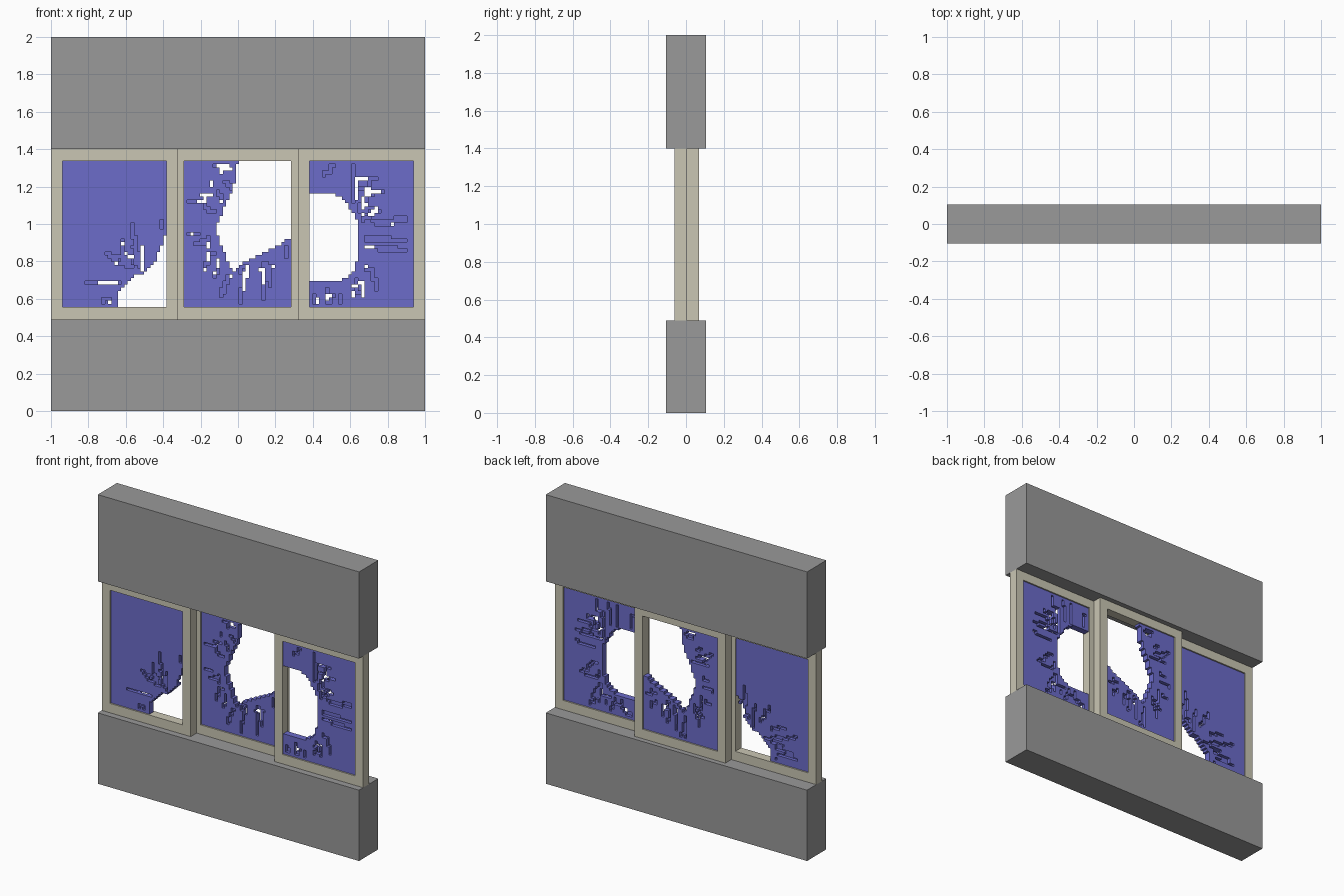
import bpy, bmesh, random, math
from mathutils import Vector

if "Cube" in bpy.data.objects:
    bpy.data.objects.remove(bpy.data.objects["Cube"])


def material(name, rgb):
    m = bpy.data.materials.new(name)
    m.diffuse_color = (*rgb, 1)
    m.use_nodes = True
    m.node_tree.nodes["Principled BSDF"].inputs["Base Color"].default_value = m.diffuse_color
    return m


GREY = material("wall grey", (0.32, 0.32, 0.32))
CREAM = material("frame cream", (0.59, 0.565, 0.456))
BLUE = material("glass blue", (0.15, 0.15, 0.59))


def finish(name, bm, mat):
    bmesh.ops.recalc_face_normals(bm, faces=bm.faces)
    me = bpy.data.meshes.new(name)
    bm.to_mesh(me)
    bm.free()
    me.materials.append(mat)
    ob = bpy.data.objects.new(name, me)
    bpy.context.collection.objects.link(ob)


def wall(name, z0, z1):
    bm = bmesh.new()
    bmesh.ops.create_cube(bm, size=1)
    for v in bm.verts:
        v.co = (v.co.x * 2, v.co.y * 0.21, (z0 + z1) / 2 + v.co.z * (z1 - z0))
    finish(name, bm, GREY)


def frame(name, outer, inner, y0, y1):
    """Rectangular ring; outer and inner are (x0, x1, z0, z1)."""
    bm = bmesh.new()

    def loop(r, y):
        x0, x1, z0, z1 = r
        return [bm.verts.new((x, y, z)) for x, z in ((x0, z0), (x1, z0), (x1, z1), (x0, z1))]
    rings = [loop(outer, y0), loop(outer, y1), loop(inner, y1), loop(inner, y0)]
    for k in range(4):
        a, b = rings[k], rings[(k + 1) % 4]
        for i in range(4):
            j = (i + 1) % 4
            bm.faces.new((a[i], a[j], b[j], b[i]))
    finish(name, bm, CREAM)


def inside(x, z, poly):
    hit = False
    for (ax, az), (bx, bz) in zip(poly, poly[1:] + poly[:1]):
        if (az > z) != (bz > z) and x < ax + (z - az) / (bz - az) * (bx - ax):
            hit = not hit
    return hit


def cracks(rng, edge, centre, nx, nz, reach, count):
    """Stepped, branching cracks running outward from the hole edge."""
    cells = set()
    for _ in range(count):
        i, k = rng.choice(edge)
        ang = math.atan2(k - centre[1], i - centre[0]) + rng.uniform(-0.5, 0.5)
        start = rng.randint(0, 5)
        i, k = i + round(math.cos(ang) * start), k + round(math.sin(ang) * start)
        wx, wz = abs(math.cos(ang)), abs(math.sin(ang))
        for _ in range(rng.randint(reach // 2, reach)):
            if rng.random() < wx / (wx + wz):
                i += 1 if math.cos(ang) > 0 else -1
            else:
                k += 1 if math.sin(ang) > 0 else -1
            if not (0 < i < nx - 1 and 0 < k < nz - 1):
                break
            cells.add((i, k))
    return cells


def glass(name, rect, hole, y0, y1, seed, reach, count, slots=()):
    """Two-layer stepped pane: hole goes through, cracks are cut into each side."""
    x0, x1, z0, z1 = rect
    nx, nz = round((x1 - x0) / 0.0175), round((z1 - z0) / 0.0175)
    dx, dz = (x1 - x0) / nx, (z1 - z0) / nz
    solid = {(i, k) for i in range(nx) for k in range(nz)
             if not inside(x0 + (i + .5) * dx, z0 + (k + .5) * dz, hole)}
    gone = {(i, k) for i in range(nx) for k in range(nz)} - solid
    edge = sorted((i, k) for i, k in solid
                  if {(i + 1, k), (i - 1, k), (i, k + 1), (i, k - 1)} & gone)
    centre = (sum(c[0] for c in gone) / len(gone), sum(c[1] for c in gone) / len(gone))
    for sx0, sx1, sz0, sz1 in slots:
        solid = {(i, k) for i, k in solid
                 if not (sx0 < x0 + (i + .5) * dx < sx1 and sz0 < z0 + (k + .5) * dz < sz1)}
    rng = random.Random(seed)
    filled = set()
    for layer in (0, 1):
        cut = cracks(rng, edge, centre, nx, nz, reach, count)
        filled |= {(i, layer, k) for i, k in solid - cut}
    bm = bmesh.new()
    cache = {}

    def vert(p):
        if p not in cache:
            cache[p] = bm.verts.new((x0 + p[0] * dx, y0 + p[1] * (y1 - y0) / 2, z0 + p[2] * dz))
        return cache[p]
    for c in filled:
        for ax in range(3):
            for s in (0, 1):
                n = list(c)
                n[ax] += 2 * s - 1
                if tuple(n) in filled:
                    continue
                u, w = (ax + 1) % 3, (ax + 2) % 3
                quad = []
                for du, dw in ((0, 0), (1, 0), (1, 1), (0, 1)):
                    p = list(c)
                    p[ax] += s
                    p[u] += du
                    p[w] += dw
                    quad.append(vert(tuple(p)))
                bm.faces.new(quad if s else quad[::-1])
    me = bpy.data.meshes.new(name)
    bm.to_mesh(me)
    bm.free()
    me.materials.append(BLUE)
    bpy.context.collection.objects.link(bpy.data.objects.new(name, me))


# wall sections below and above the windows
wall("lower_wall", 0, 0.49)
wall("upper_wall", 1.4, 2)

# broken openings in each pane
HOLE_L = [(-.37, .99), (-.40, .91), (-.44, .81), (-.49, .74), (-.56, .72),
          (-.60, .67), (-.635, .65), (-.635, .5), (-.37, .5)]
HOLE_M = [(0, 1.36), (-.01, 1.235), (-.05, 1.14), (-.085, 1.06), (-.12, .98), (-.095, .89),
          (-.06, .82), (-.03, .74), (.01, .78), (.17, .86), (.30, .94), (.30, 1.36)]
HOLE_R = [(.37, 1.17), (.49, 1.165), (.57, 1.13), (.615, 1.06), (.65, .99), (.65, .83),
          (.61, .74), (.545, .69), (.37, .685)]

# sliding windows: outer panels in front, middle panel behind
panels = [
    ("left", -1, -.32, -.06, HOLE_L, 3, 13, 17, [(-.745, -.64, .68, .70)]),
    ("middle", -.35, .345, .005, HOLE_M, 5, 9, 24,
     [(-.18, -.16, 1.12, 1.15), (-.15, -.13, 1.2, 1.23), (-.10, -.08, 1.27, 1.3),
      (-.17, -.15, .86, .9), (.11, .14, .75, .77), (.13, .15, .68, .75)]),
    ("right", .32, 1, -.06, HOLE_R, 8, 13, 26, [(.61, .63, .61, .65)]),
]
for name, xa, xb, y, hole, seed, reach, count, slots in panels:
    inner = (xa + .061, xb - .061, .555, 1.338)
    frame(name + "_window_frame", (xa, xb, .49, 1.4), inner, y, y + .065)
    glass(name + "_broken_glass", inner, hole, y + .01, y + .055, seed, reach, count, slots)
